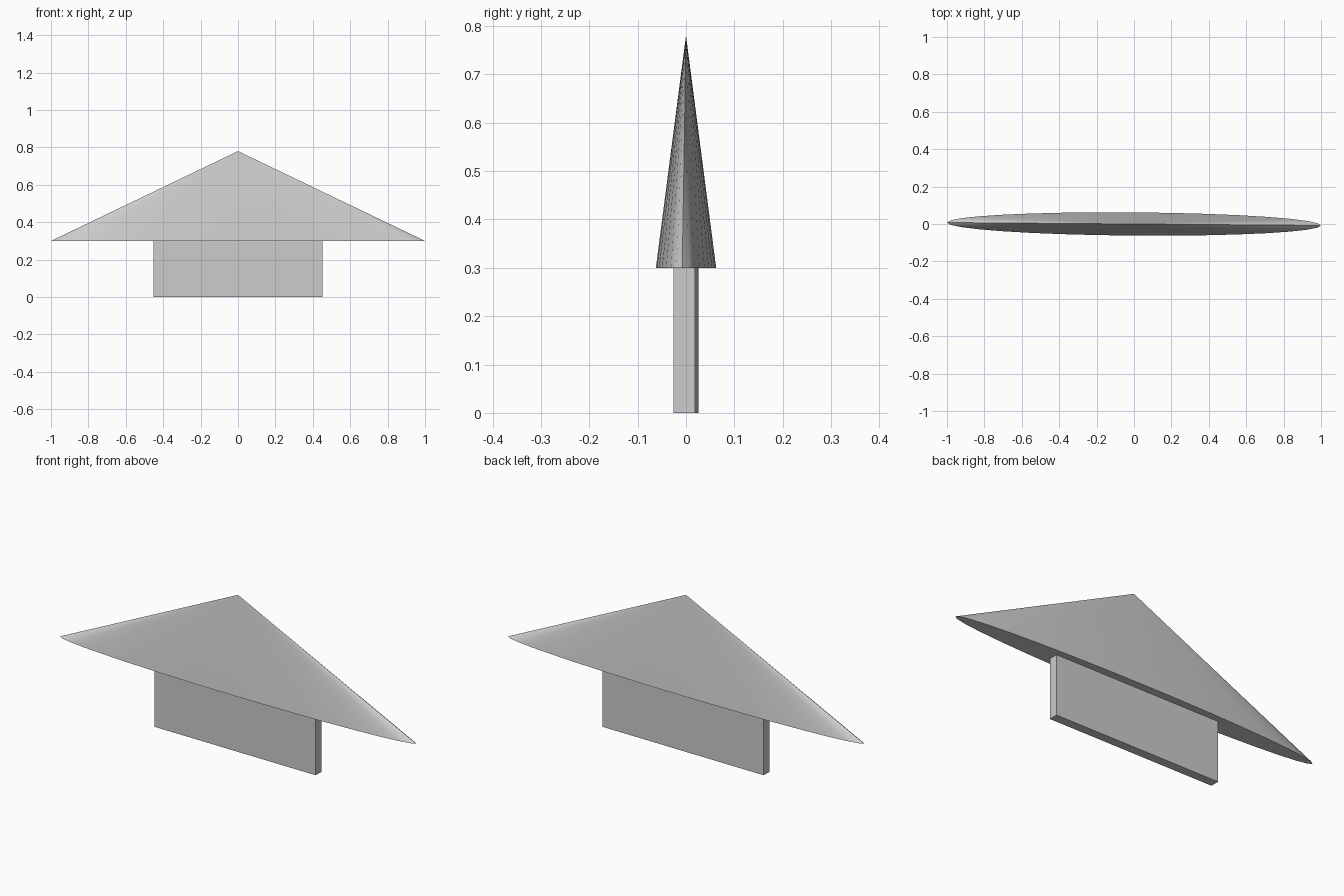
import bpy, math

if "Cube" in bpy.data.objects:
    bpy.data.objects.remove(bpy.data.objects["Cube"])

TILT = -0.0078  # slight yaw shared by both parts

grey = bpy.data.materials.new("light_grey")
grey.diffuse_color = (0.6, 0.6, 0.6, 1)
grey.use_nodes = True
grey.node_tree.nodes["Principled BSDF"].inputs["Base Color"].default_value = grey.diffuse_color


def finish(name, scale):
    ob = bpy.context.object
    ob.name = name
    ob.scale = scale
    ob.rotation_euler.z = TILT
    bpy.ops.object.transform_apply(location=False, rotation=True, scale=True)
    ob.data.materials.append(grey)
    bpy.ops.object.shade_smooth_by_angle(angle=math.radians(35))
    return ob


# Flattened cone head
bpy.ops.mesh.primitive_cone_add(vertices=32, radius1=1, radius2=0, depth=0.48,
                                location=(0, 0, 0.54))
finish("head", (1, 0.062, 1))

# Thin slab stem
bpy.ops.mesh.primitive_cube_add(size=1, location=(0, 0, 0.15))
finish("stem", (0.905, 0.045, 0.30))
